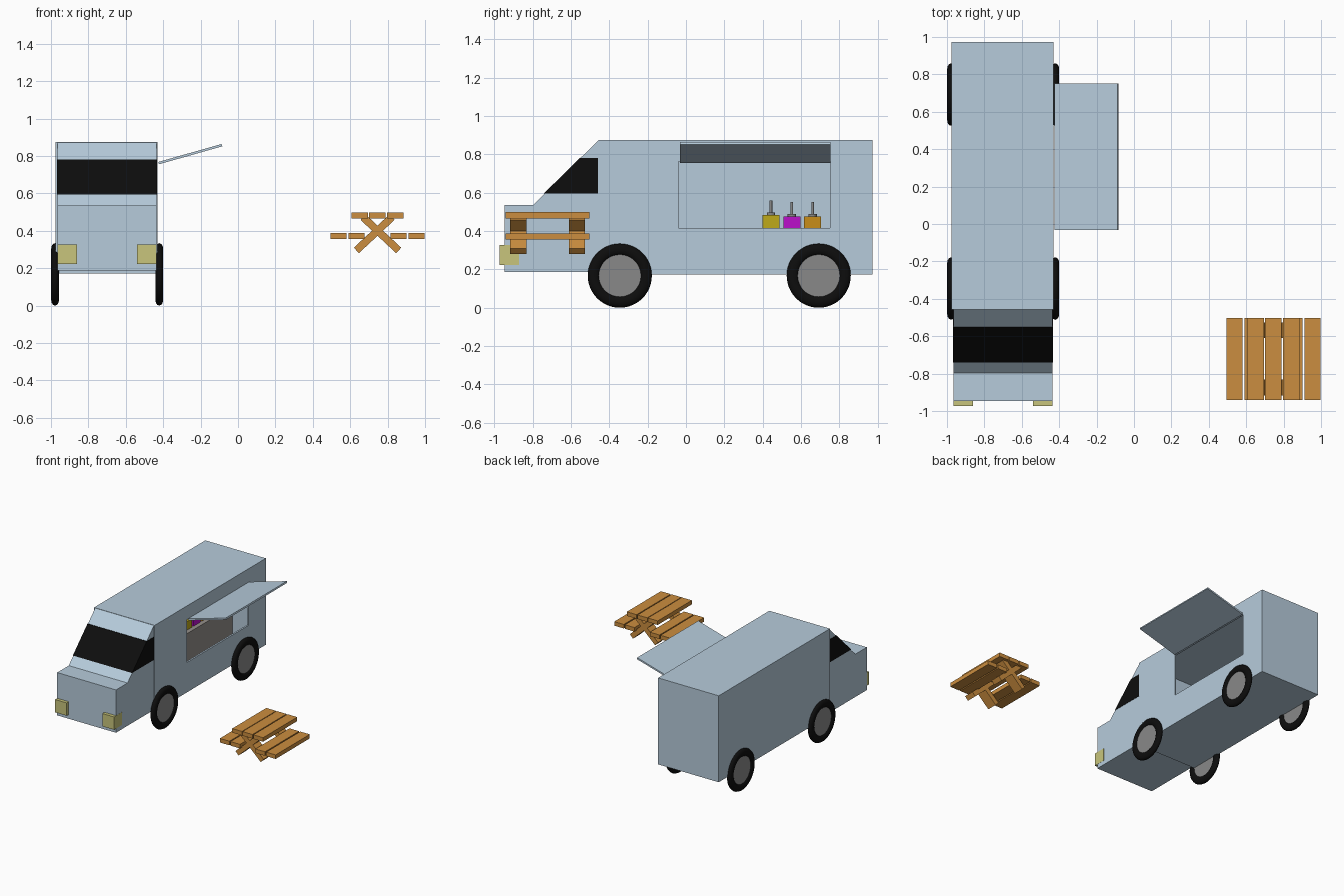
import bpy, bmesh, math
from mathutils import Matrix

if "Cube" in bpy.data.objects:
    bpy.data.objects.remove(bpy.data.objects["Cube"])


def material(name, rgb):
    m = bpy.data.materials.new(name)
    m.diffuse_color = (*rgb, 1)
    m.use_nodes = True
    m.node_tree.nodes["Principled BSDF"].inputs["Base Color"].default_value = m.diffuse_color
    return m


BLUE = material("pale_blue", (0.47, 0.60, 0.71))
BLACK = material("black", (0.004, 0.004, 0.004))
HUB = material("hub_grey", (0.25, 0.25, 0.25))
STEEL = material("counter_grey", (0.30, 0.28, 0.26))
LAMP = material("lamp_yellow", (0.58, 0.56, 0.20))
WOOD = material("wood", (0.60, 0.27, 0.05))


def finish(name, bm, mat):
    bmesh.ops.recalc_face_normals(bm, faces=bm.faces)
    me = bpy.data.meshes.new(name)
    bm.to_mesh(me)
    bm.free()
    me.materials.append(mat)
    ob = bpy.data.objects.new(name, me)
    bpy.context.collection.objects.link(ob)
    return ob


def box_bm(x, y, z):
    bm = bmesh.new()
    size = Matrix.Diagonal((x[1] - x[0], y[1] - y[0], z[1] - z[0], 1))
    mid = Matrix.Translation([(a + b) / 2 for a, b in (x, y, z)])
    bmesh.ops.create_cube(bm, size=1, matrix=mid @ size)
    return bm


def box(name, x, y, z, mat):
    return finish(name, box_bm(x, y, z), mat)


def tilted_box(name, centre, size, angle, mat):
    ob = box(name, *[(-s / 2, s / 2) for s in size], mat)
    ob.location = centre
    ob.rotation_euler.y = angle
    return ob


def side_prism(name, profile, x0, x1, mat):
    """Extrude a (y, z) outline across the truck."""
    bm = bmesh.new()
    face = bm.faces.new([bm.verts.new((x0, y, z)) for y, z in profile])
    ext = bmesh.ops.extrude_face_region(bm, geom=[face])["geom"]
    bmesh.ops.translate(bm, vec=(x1 - x0, 0, 0),
                        verts=[v for v in ext if isinstance(v, bmesh.types.BMVert)])
    return finish(name, bm, mat)


def lathe(name, profile, centre, mat, steps=48):
    """Spin a (radius, x) outline about the x axis."""
    bm = bmesh.new()
    vs = [bm.verts.new((x, 0, r)) for r, x in profile]
    edges = [bm.edges.new(p) for p in zip(vs, vs[1:] + vs[:1])]
    bmesh.ops.spin(bm, geom=vs + edges, cent=(0, 0, 0), axis=(1, 0, 0),
                   angle=2 * math.pi, steps=steps)
    bmesh.ops.remove_doubles(bm, verts=bm.verts, dist=1e-5)
    ob = finish(name, bm, mat)
    ob.location = centre
    ob.data.polygons.foreach_set("use_smooth", [True] * len(ob.data.polygons))
    return ob


def rod(name, radius, z0, z1, x, y, mat):
    bm = bmesh.new()
    bmesh.ops.create_cone(bm, cap_ends=True, segments=16, radius1=radius, radius2=radius,
                          depth=z1 - z0, matrix=Matrix.Translation((x, y, (z0 + z1) / 2)))
    return finish(name, bm, mat)


# Hollow van body with a serving window cut in the right wall
bm = box_bm((-0.975, -0.43), (-0.457, 0.972), (0.172, 0.875))
bm.faces.ensure_lookup_table()
right = max(bm.faces, key=lambda f: f.calc_center_median().x)
mid = right.calc_center_median()
bmesh.ops.inset_individual(bm, faces=[right], thickness=0.05)
for v in right.verts:
    v.co.y = -0.04 if v.co.y < mid.y else 0.75
    v.co.z = 0.415 if v.co.z < mid.z else 0.762
bmesh.ops.delete(bm, geom=[right], context='FACES_ONLY')
body = finish("van_body", bm, BLUE)
shell = body.modifiers.new("wall_thickness", 'SOLIDIFY')
shell.thickness = 0.014
shell.offset = -1

# Cab and wraparound window band
side_prism("cab", [(-0.945, 0.187), (-0.945, 0.535), (-0.797, 0.535),
                   (-0.457, 0.873), (-0.457, 0.187)], -0.965, -0.436, BLUE)
side_prism("cab_windows", [(-0.741, 0.595), (-0.554, 0.781), (-0.458, 0.781),
                           (-0.458, 0.595)], -0.967, -0.434, BLACK)

# Raised serving hatch
tilted_box("serving_hatch", (-0.255, 0.36, 0.81), (0.352, 0.785, 0.013),
           -math.atan2(0.095, 0.335), BLUE)

# Headlights
for x in (-0.965, -0.539):
    box("headlight", (x, x + 0.104), (-0.972, -0.87), (0.222, 0.326), LAMP)

# Wheels: rounded tyres with hub discs
N = 12
tyre = [(0.136 + 0.031 * math.cos(2 * math.pi * i / N),
         0.021 * math.sin(2 * math.pi * i / N)) for i in range(N)]
for x in (-0.978, -0.421):
    for y in (-0.345, 0.692):
        lathe("tyre", tyre, (x, y, 0.167), BLACK)
        bm = bmesh.new()
        bmesh.ops.create_cone(bm, cap_ends=True, segments=48, radius1=0.115, radius2=0.115,
                              depth=0.022, matrix=Matrix.Rotation(math.pi / 2, 4, 'Y'))
        finish("hub", bm, HUB).location = (x, y, 0.167)

# Kitchen counter inside
box("counter", (-0.96, -0.72), (-0.2, 0.955), (0.187, 0.413), STEEL)

# Sauce dispensers with pumps
for y, top, rgb in ((0.443, 0.483, (0.52, 0.40, 0.01)),
                    (0.552, 0.475, (0.50, 0.005, 0.60)),
                    (0.66, 0.475, (0.58, 0.27, 0.01))):
    box("sauce_tub", (-0.845, -0.755), (y - 0.044, y + 0.044), (0.413, top),
        material("sauce", rgb))
    rod("pump_collar", 0.022, top, top + 0.014, -0.80, y, HUB)
    rod("pump_stem", 0.007, top + 0.014, top + 0.075, -0.80, y, HUB)

# Picnic table: top planks, bench planks, crossed legs
for x in (0.65, 0.744, 0.84):
    box("table_plank", (x - 0.044, x + 0.044), (-0.94, -0.502), (0.465, 0.498), WOOD)
for x in (0.538, 0.633, 0.858, 0.954):
    box("bench_plank", (x - 0.043, x + 0.043), (-0.94, -0.502), (0.355, 0.388), WOOD)
for y in (-0.874, -0.568):
    for s in (-1, 1):
        tilted_box("table_leg", (0.746 - 0.018 * s, y, 0.384), (0.26, 0.085, 0.04),
                   -s * math.radians(43), WOOD)
